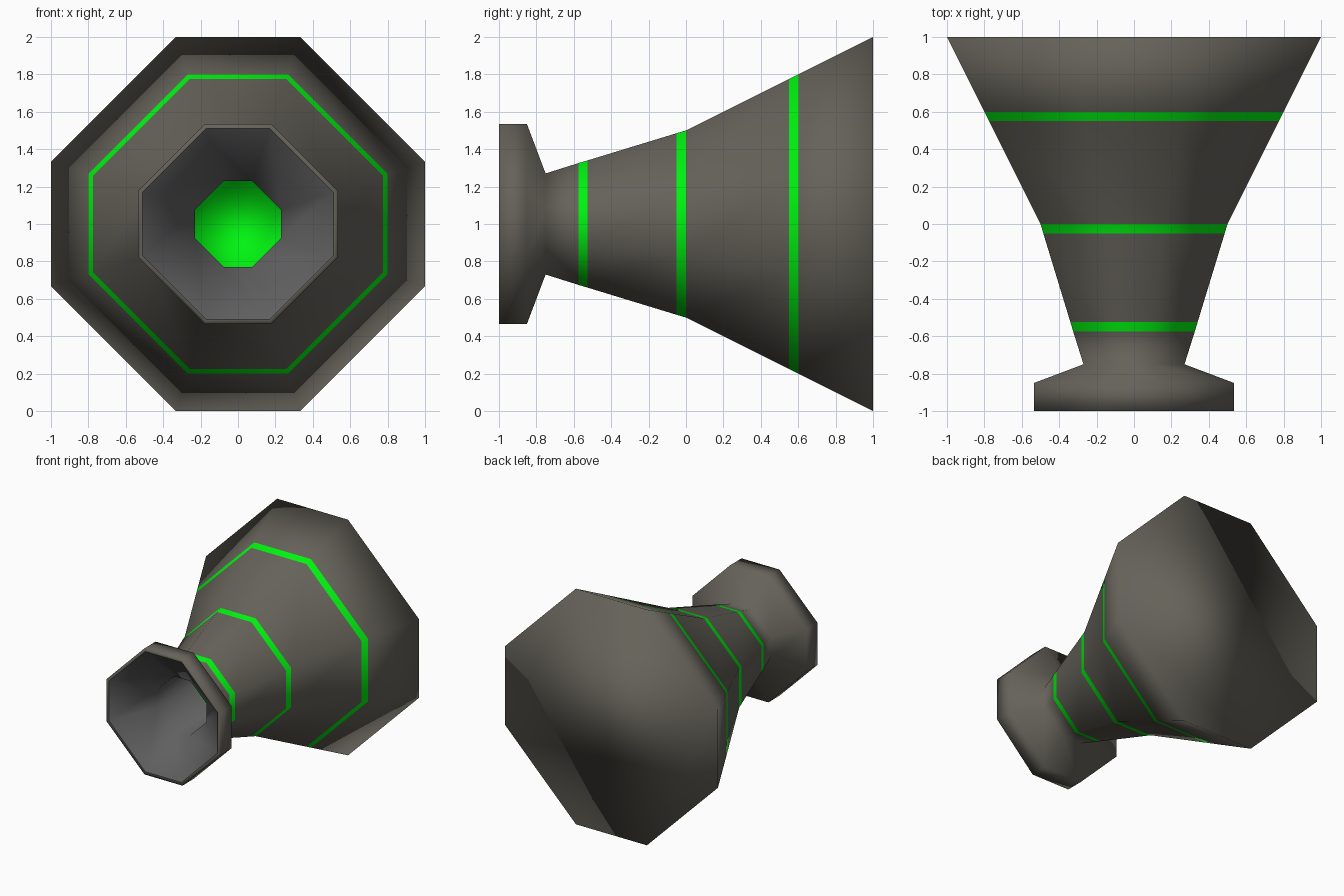
import bpy, bmesh

if "Cube" in bpy.data.objects:
    bpy.data.objects.remove(bpy.data.objects["Cube"])


def material(name, rgb):
    m = bpy.data.materials.new(name)
    m.diffuse_color = (*rgb, 1)
    m.use_nodes = True
    m.node_tree.nodes["Principled BSDF"].inputs["Base Color"].default_value = m.diffuse_color
    return m


shell = material("shell_dark", (0.13, 0.122, 0.1))
lining = material("lining_grey", (0.115, 0.115, 0.115))
glow = material("glow_green", (0.0, 0.9, 0.005))


def octagon(bm, r, y):
    """Square of half-width r with corners cut to a third, in the xz plane."""
    c = r / 3
    pts = [(r, -c), (r, c), (c, r), (-c, r), (-r, c), (-r, -c), (-c, -r), (c, -r)]
    return [bm.verts.new((x, y, z + 1)) for x, z in pts]


def loft(name, profile, mats, accent, cap_start=False, cap_end=False):
    """Skin octagon rings (radius, y); segments listed in accent use mats[1]."""
    bm = bmesh.new()
    rings = [octagon(bm, r, y) for r, y in profile]
    for k, (a, b) in enumerate(zip(rings, rings[1:])):
        for i in range(8):
            j = (i + 1) % 8
            f = bm.faces.new((a[i], b[i], b[j], a[j]))
            f.material_index = int(k in accent)
    if cap_start:
        bm.faces.new(rings[0]).material_index = 1
    if cap_end:
        bm.faces.new(rings[-1][::-1])
    for f in bm.faces:
        f.smooth = True
    me = bpy.data.meshes.new(name)
    bm.to_mesh(me)
    bm.free()
    for m in mats:
        me.materials.append(m)
    ob = bpy.data.objects.new(name, me)
    bpy.context.collection.objects.link(ob)
    return ob


# Outer shell: lip, flange, neck, two cone sections with flush glowing bands
loft("outer_shell",
     [(0.51, -1), (0.535, -1), (0.535, -0.85), (0.27, -0.75),
      (0.325, -0.575), (0.34, -0.525), (0.485, -0.05), (0.5, 0),
      (0.775, 0.55), (0.8, 0.6), (1, 1)],
     [shell, glow], {4, 6, 8}, cap_end=True)

# Inner lining: glowing end disc, straight bore, flared mouth
loft("muzzle_lining",
     [(0.23, -0.27), (0.23, -0.75), (0.51, -1)],
     [lining, glow], set(), cap_start=True)
